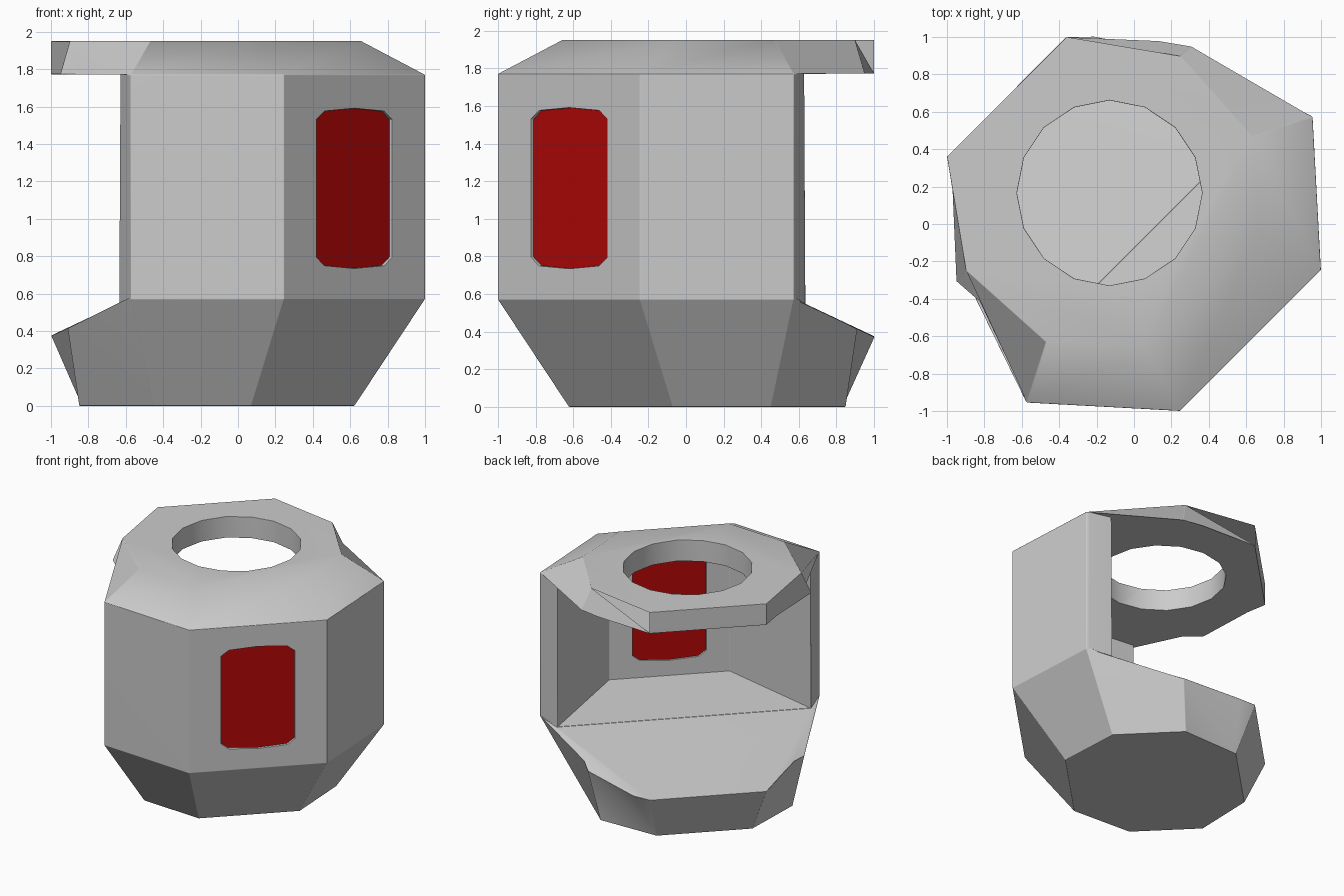
import bpy, bmesh, math

if "Cube" in bpy.data.objects:
    bpy.data.objects.remove(bpy.data.objects["Cube"])

R = math.sqrt(0.5)


def place(u, v, z):
    """u points to the front-right corner, v to the back-right corner."""
    return ((u + v) * R, (v - u) * R, z)


def mirrored(half):
    """Closed loop from points on the +v side, front to back."""
    return list(half) + [(p[0], -p[1]) + tuple(p[2:]) for p in reversed(half)]


def loft(name, rings):
    """Solid through rings of (u, v, z) points."""
    bm = bmesh.new()
    loops = [[bm.verts.new(place(*p)) for p in ring] for ring in rings]
    n = len(loops[0])
    for a, b in zip(loops, loops[1:]):
        for i in range(n):
            j = (i + 1) % n
            bm.faces.new((a[i], a[j], b[j], b[i]))
    bm.faces.new(loops[0][::-1])
    bm.faces.new(loops[-1])
    bmesh.ops.recalc_face_normals(bm, faces=bm.faces)
    me = bpy.data.meshes.new(name)
    bm.to_mesh(me)
    bm.free()
    ob = bpy.data.objects.new(name, me)
    bpy.context.collection.objects.link(ob)
    return ob


def level(half, z):
    return [(u, v, z) for u, v in mirrored(half)]


def prism(name, pts, floor, top):
    return loft(name, [[(u, v, floor(u, v)) for u, v in pts],
                       [(u, v, top) for u, v in pts]])


def window(name, u0, u1, w=0.285, c=0.06):
    """Chamfered upright panel between two depths."""
    z0, z1 = 0.735, 1.59
    shape = [(w, z0 + c), (w, z1 - c), (w - c, z1 - 0.015), (0, z1),
             (c - w, z1 - 0.015), (-w, z1 - c), (-w, z0 + c),
             (c - w, z0 + 0.015), (0, z0), (w - c, z0 + 0.015)]
    return loft(name, [[(u, v, z) for v, z in shape] for u in (u0, u1)])


def cut(ob, cutter):
    cutter.hide_render = True
    cutter.hide_viewport = True
    m = ob.modifiers.new(cutter.name, 'BOOLEAN')
    m.operation = 'DIFFERENCE'
    m.solver = 'EXACT'
    m.object = cutter


# Outer shell: eight-sided body with tapered foot and chamfered top
body = loft("body_shell", [
    level([(0.49, 0.39), (0.10, 0.74), (-0.46, 0.74), (-0.81, 0.37)], 0.0),
    level([(0.88, 0.533), (0.27, 1.08), (-0.45, 0.87), (-1.045, 0.49)], 0.57),
    mirrored([(0.88, 0.533, 1.77), (0.27, 1.08, 1.77),
              (-0.453, 0.92, 1.70), (-0.962, 0.452, 1.70)]),
    level([(0.51, 0.42), (0.113, 0.778), (-0.46, 0.81), (-0.962, 0.452)], 1.95),
])

# Hollow interior and the open back with its sloping floor
cut(body, prism("interior_cutter", mirrored([(0.73, 0.465), (0.085, 0.978)]),
                lambda u, v: 0.55 + 0.09 * (u - 0.085), 1.772))
cut(body, prism("back_cutter", mirrored([(0.09, 0.978), (0.63, 1.31), (-2.0, 1.31)]),
                lambda u, v: 0.55 + 0.165 * (u - 0.09), 1.772))

# Floor falls away towards both sides of the opening
for side in (1, -1):
    cut(body, prism("rim_cutter", [(0.08, side * 0.98), (-1.2, side * 0.33),
                                   (-1.2, side * 1.2), (0.27, side * 1.1)],
                    lambda u, v: 0.375 + 0.344 * (u + 0.96) - 0.351 * (abs(v) - 0.45), 1.0))

# Round hole in the top plate
ring = [(-0.21 + 0.495 * math.cos(math.tau * i / 16 + math.pi / 4),
         0.025 + 0.495 * math.sin(math.tau * i / 16 + math.pi / 4)) for i in range(16)]
cut(body, loft("hole_cutter", [[(u, v, z) for u, v in ring] for z in (1.6, 2.2)]))

# Window opening through the front-right wall
cut(body, window("window_cutter", 0.6, 1.1))

# Softened edges
weld = body.modifiers.new("merge_slivers", 'WELD')
weld.merge_threshold = 0.012
bev = body.modifiers.new("soft_edges", 'BEVEL')
bev.width = 0.008
bev.segments = 2
bev.limit_method = 'ANGLE'
bev.angle_limit = math.radians(32)

# Red window pane
pane = window("window_pane", 0.745, 0.86, 0.29)
red = bpy.data.materials.new("red")
red.diffuse_color = (0.45, 0.002, 0.002, 1)
red.use_nodes = True
red.node_tree.nodes["Principled BSDF"].inputs["Base Color"].default_value = red.diffuse_color
pane.data.materials.append(red)

# Bake the cuts, then shade
bpy.context.view_layer.objects.active = body
body.select_set(True)
for m in list(body.modifiers):
    bpy.ops.object.modifier_apply(modifier=m.name)
for ob in (body, pane):
    bpy.ops.object.select_all(action='DESELECT')
    ob.select_set(True)
    bpy.context.view_layer.objects.active = ob
    bpy.ops.object.shade_smooth_by_angle(angle=math.radians(30))
wn = body.modifiers.new("even_shading", 'WEIGHTED_NORMAL')
wn.keep_sharp = True
